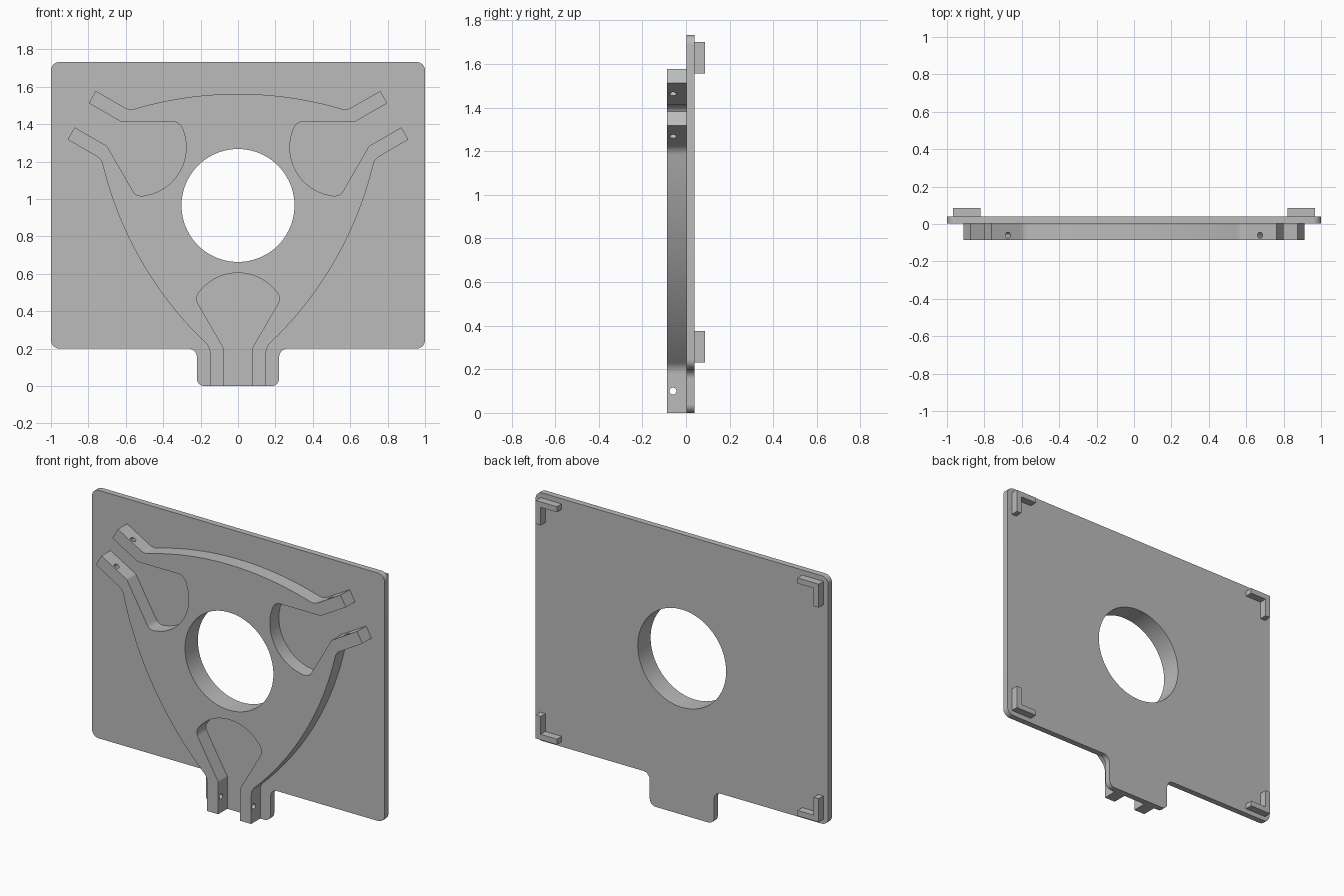
import bpy, bmesh
from math import sin, cos, tan, pi, radians, atan2
from mathutils import Vector, Matrix

cube = bpy.data.objects.get("Cube")
if cube:
    bpy.data.objects.remove(cube, do_unlink=True)

HUB_Z = 0.965                                  # height of the central opening
FRONT, SEAT, BACK, REAR = -0.086, 0.003, 0.04, 0.086   # depth layers

grey = bpy.data.materials.new("plain grey")
grey.use_nodes = True
COLOUR = (0.5, 0.5, 0.5, 1)
grey.diffuse_color = COLOUR
grey.node_tree.nodes["Principled BSDF"].inputs["Base Color"].default_value = COLOUR


def arc(cx, cz, r, start, end, steps):
    """Points on a circle, angles in degrees."""
    angles = [radians(start + (end - start) * i / steps) for i in range(steps + 1)]
    return [Vector((cx + r * cos(a), cz + r * sin(a))) for a in angles]


def rounded(corners, steps=8):
    """Closed outline from (point, fillet radius) pairs."""
    out = []
    for i, (p, r) in enumerate(corners):
        if r == 0:
            out.append(p)
            continue
        a = (corners[i - 1][0] - p).normalized()
        b = (corners[(i + 1) % len(corners)][0] - p).normalized()
        half = a.angle(b) / 2
        c = p + (a + b).normalized() * (r / sin(half))
        v0 = p + a * (r / tan(half)) - c
        v1 = p + b * (r / tan(half)) - c
        t0 = atan2(v0.y, v0.x)
        sweep = (atan2(v1.y, v1.x) - t0 + pi) % (2 * pi) - pi
        for k in range(steps + 1):
            t = t0 + sweep * k / steps
            out.append(c + Vector((cos(t), sin(t))) * r)
    return out


def prism(name, outline, y0, y1):
    """Extrude an x-z outline from y0 to y1."""
    bm = bmesh.new()
    face = bm.faces.new([bm.verts.new((p.x, y0, p.y)) for p in outline])
    ext = bmesh.ops.extrude_face_region(bm, geom=[face])
    moved = [g for g in ext["geom"] if isinstance(g, bmesh.types.BMVert)]
    bmesh.ops.translate(bm, verts=moved, vec=(0, y1 - y0, 0))
    bmesh.ops.recalc_face_normals(bm, faces=bm.faces)
    mesh = bpy.data.meshes.new(name)
    bm.to_mesh(mesh)
    bm.free()
    mesh.materials.append(grey)
    obj = bpy.data.objects.new(name, mesh)
    bpy.context.collection.objects.link(obj)
    return obj


def select(obj):
    bpy.ops.object.select_all(action='DESELECT')
    obj.select_set(True)
    bpy.context.view_layer.objects.active = obj


def drill(obj, location, rotation, radius, depth, sides):
    """Cut a round hole through a part."""
    bpy.ops.mesh.primitive_cylinder_add(vertices=sides, radius=radius, depth=depth,
                                        location=location, rotation=rotation)
    cutter = bpy.context.object
    cutter.hide_render = True
    cutter.data.materials.append(grey)
    mod = obj.modifiers.new("hole", 'BOOLEAN')
    mod.operation, mod.solver, mod.object = 'DIFFERENCE', 'EXACT', cutter
    select(obj)
    bpy.ops.object.modifier_apply(modifier=mod.name)
    bpy.data.objects.remove(cutter, do_unlink=True)


def smooth(obj):
    select(obj)
    bpy.ops.object.shade_smooth_by_angle(angle=radians(30))


# Back plate with rounded corners and a bottom tab
half = [((0.22, 0), 0.04), ((0.22, 0.2), 0.045), ((1, 0.2), 0.045), ((1, 1.732), 0.045)]
half = [(Vector(p), r) for p, r in half]
mirrored = [(Vector((-p.x, p.y)), r) for p, r in reversed(half)]
plate = prism("back_plate", rounded(half + mirrored), SEAT, BACK)
drill(plate, (0, 0, HUB_Z), (pi / 2, 0, 0), 0.302, 1, 96)
smooth(plate)

# Three-armed bracket: one arm and one bowed side, repeated around the hub
pocket = arc(0, 0.345 - HUB_Z, 0.26, 28, 90, 7)
right = [(Vector((0.15, -HUB_Z)), 0), (Vector((0.075, -HUB_Z)), 0),
         (Vector((0.075, 0.2 - HUB_Z)), 0.02)]
right += [(p, 0.05 if i == 0 else 0) for i, p in enumerate(pocket)]
left = [(Vector((-p.x, p.y)), r) for p, r in right[:-1]]
side = arc(-1.172, 0.6765, 1.95, -47.3, -12.7, 24)
sector = left + right[::-1]
sector += [(p, 0.07 if i in (0, 24) else 0) for i, p in enumerate(side)]
corners = []
for k in range(3):
    turn = Matrix.Rotation(k * 2 * pi / 3, 2)
    corners += [(turn @ p, r) for p, r in sector]
outline = [p + Vector((0, HUB_Z)) for p in rounded(corners)]
bracket = prism("three_arm_bracket", outline, FRONT, SEAT)
drill(bracket, (0, 0, HUB_Z), (pi / 2, 0, 0), 0.302, 1, 96)

# Pin holes across each pair of arm ends
for k in range(3):
    a = k * 2 * pi / 3
    spot = Matrix.Rotation(a, 2) @ Vector((0, 0.1 - HUB_Z))
    drill(bracket, (spot.x, -0.06, HUB_Z + spot.y), (0, pi / 2 - a, 0), 0.016, 0.4, 20)
smooth(bracket)

# Corner locators on the back
L_SHAPE = [(0, 0), (0.145, 0), (0.145, 0.034), (0.034, 0.034), (0.034, 0.145), (0, 0.145)]
for sx, xname in ((1, "left"), (-1, "right")):
    for z, sz, zname in ((0.23, 1, "lower"), (1.7, -1, "upper")):
        shape = [Vector((sx * (0.967 - u), z + sz * v)) for u, v in L_SHAPE]
        prism(f"corner_locator_{zname}_{xname}", shape, BACK, REAR)
